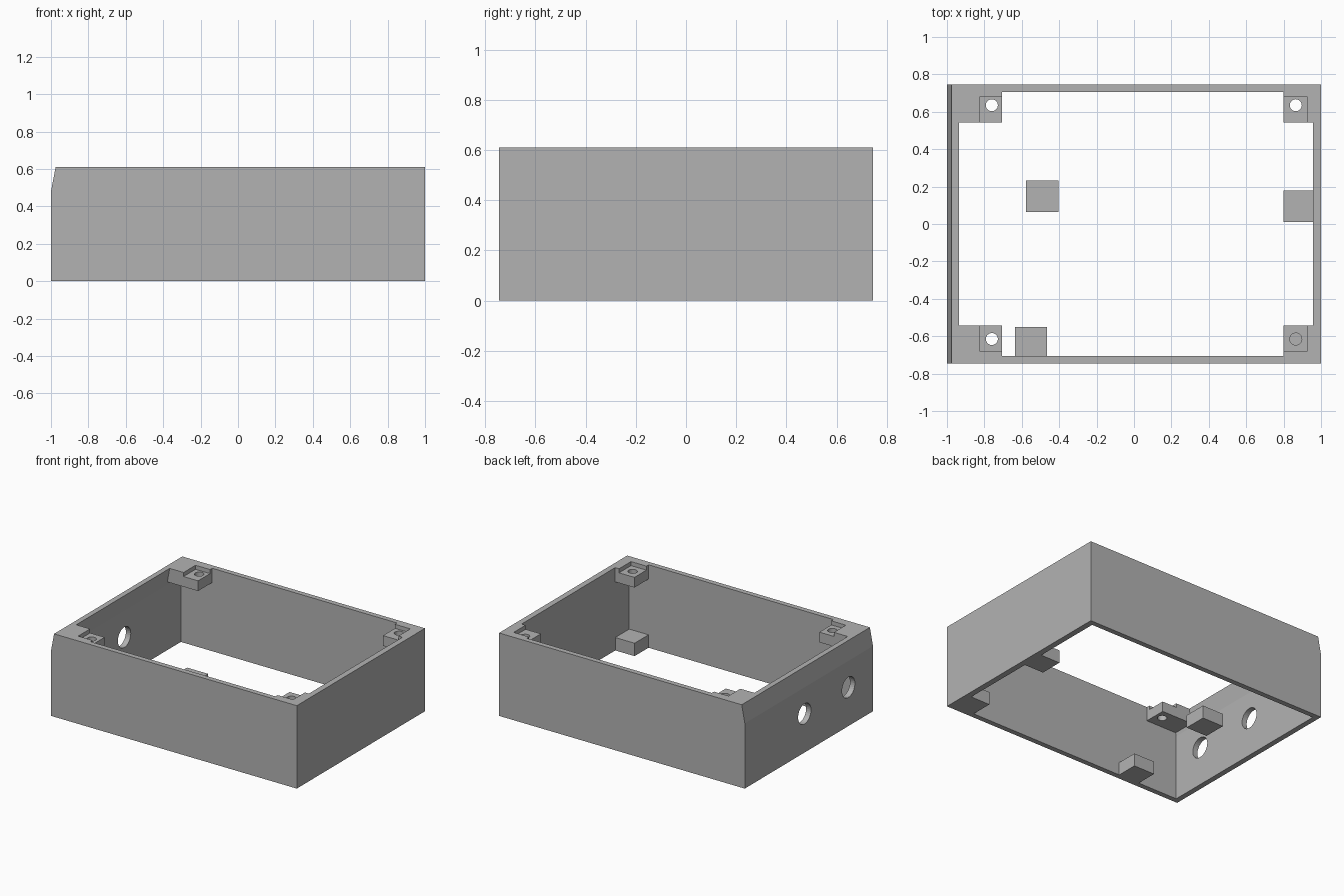
import bpy
import bmesh
from math import radians
from mathutils import Matrix

cube = bpy.data.objects.get("Cube")
if cube:
    bpy.data.objects.remove(cube, do_unlink=True)

H = 0.61        # enclosure height
BEND = 0.48     # height where the left-hand panel starts to lean in

grey = bpy.data.materials.new("plain grey")
grey.use_nodes = True
colour = (0.45, 0.45, 0.45, 1)
grey.diffuse_color = colour
grey.node_tree.nodes["Principled BSDF"].inputs["Base Color"].default_value = colour


def finish(name, bm):
    bmesh.ops.recalc_face_normals(bm, faces=bm.faces)
    mesh = bpy.data.meshes.new(name)
    bm.to_mesh(mesh)
    bm.free()
    mesh.materials.append(grey)
    ob = bpy.data.objects.new(name, mesh)
    bpy.context.collection.objects.link(ob)
    return ob


def prism(name, profile, y0, y1):
    """Extrude an x-z profile along y."""
    bm = bmesh.new()
    face = bm.faces.new([bm.verts.new((x, y0, z)) for x, z in profile])
    made = bmesh.ops.extrude_face_region(bm, geom=[face])["geom"]
    moved = [v for v in made if isinstance(v, bmesh.types.BMVert)]
    bmesh.ops.translate(bm, verts=moved, vec=(0, y1 - y0, 0))
    return finish(name, bm)


def box(name, x0, x1, y0, y1, z0, z1):
    return prism(name, [(x0, z0), (x1, z0), (x1, z1), (x0, z1)], y0, y1)


def rod(name, centre, radius, depth, axis):
    bm = bmesh.new()
    turn = Matrix.Rotation(radians(90), 4, 'Y') if axis == 'X' else Matrix()
    bmesh.ops.create_cone(bm, cap_ends=True, segments=32, radius1=radius,
                          radius2=radius, depth=depth,
                          matrix=Matrix.Translation(centre) @ turn)
    return finish(name, bm)


def combine(ob, tool, operation):
    mod = ob.modifiers.new(operation.title(), 'BOOLEAN')
    mod.operation, mod.object, mod.solver = operation, tool, 'EXACT'
    bpy.context.view_layer.objects.active = ob
    bpy.ops.object.modifier_apply(modifier=mod.name)
    bpy.data.objects.remove(tool, do_unlink=True)


# Open frame with one leaning panel
frame = prism("enclosure_frame",
              [(-1, 0), (1, 0), (1, H), (-0.975, H), (-1, BEND)], -0.745, 0.745)
cavity = prism("cavity",
               [(-0.96, -0.1), (0.957, -0.1), (0.957, H + 0.1),
                (-0.917, H + 0.1), (-0.936, H), (-0.96, BEND)], -0.707, 0.707)
combine(frame, cavity, 'DIFFERENCE')

# Corner screw posts, each with a recessed seat and a through hole
for side_x, x0, x1, seat0, seat1, hole_x in (
        ("right", -0.97, -0.705, -0.823, -0.6, -0.76),
        ("left", 0.80, 0.98, 0.7, 0.925, 0.865)):
    for side_y, sign, hole_y in (("front", -1, -0.615), ("back", 1, 0.635)):
        ya, yb = sorted((sign * 0.543, sign * 0.725))
        sa, sb = sorted((sign * 0.4, sign * 0.682))
        post = box(f"{side_y}_{side_x}_post", x0, x1, ya, yb, 0.505, H)
        combine(post, box("seat", seat0, seat1, sa, sb, 0.58, 0.8), 'DIFFERENCE')
        combine(post, rod("screw_hole", (hole_x, hole_y, 0.55), 0.032, 0.5, 'Z'),
                'DIFFERENCE')
        combine(frame, post, 'UNION')

# Cable holes through the leaning panel
for y in (0.05, -0.46):
    combine(frame, rod("cable_hole", (-0.98, y, 0.285), 0.075, 0.2, 'X'), 'DIFFERENCE')

# Low board supports
for name, x0, x1, y0, y1 in (
        ("front_right_support", -0.635, -0.465, -0.707, -0.55),
        ("back_right_support", -0.577, -0.405, 0.063, 0.232),
        ("back_left_support", 0.80, 0.957, 0.01, 0.18),
        ("front_left_support", 0.80, 0.957, -0.707, -0.545)):
    box(name, x0, x1, y0, y1, 0, 0.095)
